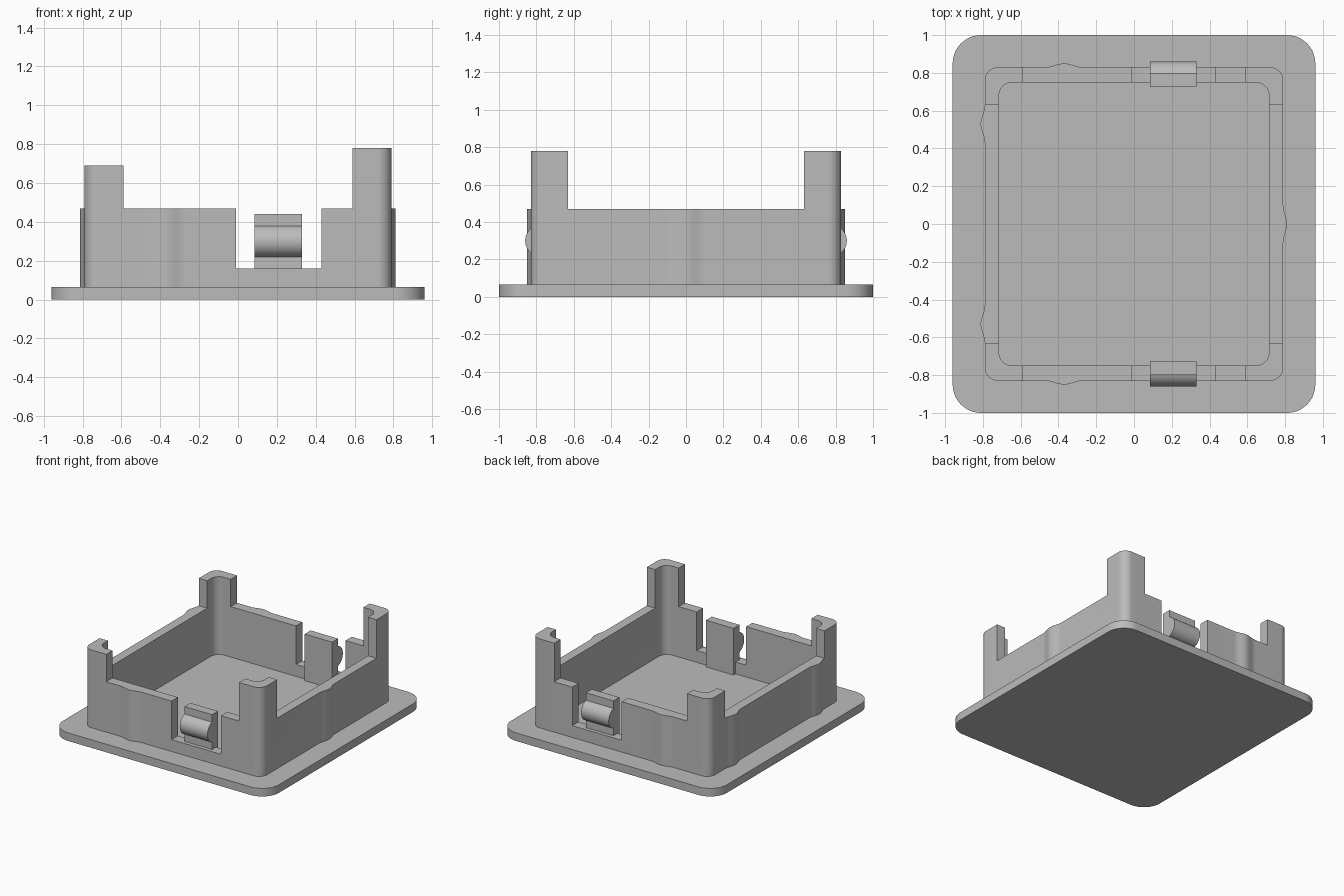
import bpy, bmesh, math
from mathutils import Vector

cube = bpy.data.objects.get("Cube")
if cube:
    bpy.data.objects.remove(cube, do_unlink=True)

grey = bpy.data.materials.new("plain grey")
grey.use_nodes = True
grey.diffuse_color = (0.5, 0.5, 0.5, 1)
grey.node_tree.nodes["Principled BSDF"].inputs["Base Color"].default_value = (0.5, 0.5, 0.5, 1)

PLATE_TOP = 0.065
WALL_TOP = 0.47


def prism(name, points, direction):
    """Extrude a closed 3D outline along a direction into a solid."""
    bm = bmesh.new()
    face = bm.faces.new([bm.verts.new(p) for p in points])
    new = bmesh.ops.extrude_face_region(bm, geom=[face])["geom"]
    verts = [v for v in new if isinstance(v, bmesh.types.BMVert)]
    bmesh.ops.translate(bm, verts=verts, vec=Vector(direction))
    bmesh.ops.recalc_face_normals(bm, faces=bm.faces)
    mesh = bpy.data.meshes.new(name)
    bm.to_mesh(mesh)
    bm.free()
    mesh.materials.append(grey)
    obj = bpy.data.objects.new(name, mesh)
    bpy.context.collection.objects.link(obj)
    return obj


def box(name, x0, x1, y0, y1, z0, z1):
    corners = [(x0, y0, z0), (x1, y0, z0), (x1, y1, z0), (x0, y1, z0)]
    return prism(name, corners, (0, 0, z1 - z0))


def activate(obj):
    bpy.ops.object.select_all(action='DESELECT')
    obj.select_set(True)
    bpy.context.view_layer.objects.active = obj


def cut(obj, cutter):
    mod = obj.modifiers.new("cut", 'BOOLEAN')
    mod.operation = 'DIFFERENCE'
    mod.solver = 'EXACT'
    mod.object = cutter
    activate(obj)
    bpy.ops.object.modifier_apply(modifier=mod.name)
    bpy.data.objects.remove(cutter, do_unlink=True)


def rib(start, end, centre, normal, depth):
    """Soft swelling along one straight side, centred on a point."""
    along = (Vector(end) - Vector(start)).normalized()
    steps = 16
    pts = []
    for i in range(steps + 1):
        t = 2 * i / steps - 1
        swell = depth * (1 + math.cos(math.pi * t)) / 2
        pts.append(Vector(centre) + along * 0.1 * t + Vector(normal) * swell)
    return pts


def rounded(hx, hy, r, z, ribs=()):
    """Rounded rectangle outline, counter-clockwise; ribs are (side, position, depth)."""
    pts = []
    for k, (sx, sy) in enumerate([(1, -1), (1, 1), (-1, 1), (-1, -1)]):
        for i in range(13):
            a = math.radians(-90 + 90 * k + 90 * i / 12)
            pts.append(Vector((sx * (hx - r) + r * math.cos(a),
                               sy * (hy - r) + r * math.sin(a), z)))
        # Straight side that follows this corner: right, back, left, front
        normal = Vector([(1, 0, 0), (0, 1, 0), (-1, 0, 0), (0, -1, 0)][k])
        along = Vector((-normal.y, normal.x, 0))
        side = [r_ for r_ in ribs if r_[0] == k]
        for _, pos, depth in sorted(side, key=lambda s: s[1] * (along.x + along.y)):
            base = Vector((normal.x * hx, normal.y * hy, z))
            centre = base + Vector((abs(along.x), abs(along.y), 0)) * pos
            pts += rib(base, base + along, centre, normal, depth)
    return pts


# Base plate
plate = prism("base_plate", rounded(0.96, 1.0, 0.15, 0), (0, 0, PLATE_TOP))

# Wall ring with ribs, cut down to leave four corner posts
ribs = [(0, 0, 0.02), (1, -0.37, 0.02), (2, 0.53, 0.022), (2, -0.53, 0.022), (3, -0.37, 0.02)]
wall = prism("wall_with_posts", rounded(0.79, 0.83, 0.07, 0.05, ribs), (0, 0, 0.73))
cut(wall, prism("inside_cutter", rounded(0.715, 0.75, 0.07, 0), (0, 0, 1)))
cut(wall, box("side_cutter", -1.2, 1.2, -0.63, 0.63, WALL_TOP, 1))
cut(wall, box("end_cutter", -0.59, 0.59, -1.2, 1.2, WALL_TOP, 1))
cut(wall, box("short_post_cutter", -1.2, -0.3, -1.2, 1.2, 0.69, 1))
cut(wall, box("notch_cutter", -0.01, 0.43, -1.2, 1.2, 0.16, 1))

# Snap clips: upright tab with a rounded catch, front and back
parts = [plate, wall]
for name, s in (("front_clip", -1), ("back_clip", 1)):
    profile = [(0.725, 0.05), (0.80, 0.05)]
    for i in range(21):
        a = math.radians(-74 + 148 * i / 20)
        profile.append((0.777 + 0.083 * math.cos(a), 0.30 + 0.083 * math.sin(a)))
    profile += [(0.80, 0.44), (0.725, 0.44)]
    parts.append(prism(name, [(0.085, s * y, z) for y, z in profile], (0.245, 0, 0)))

for obj in parts:
    activate(obj)
    bpy.ops.object.shade_smooth_by_angle(angle=math.radians(30))
